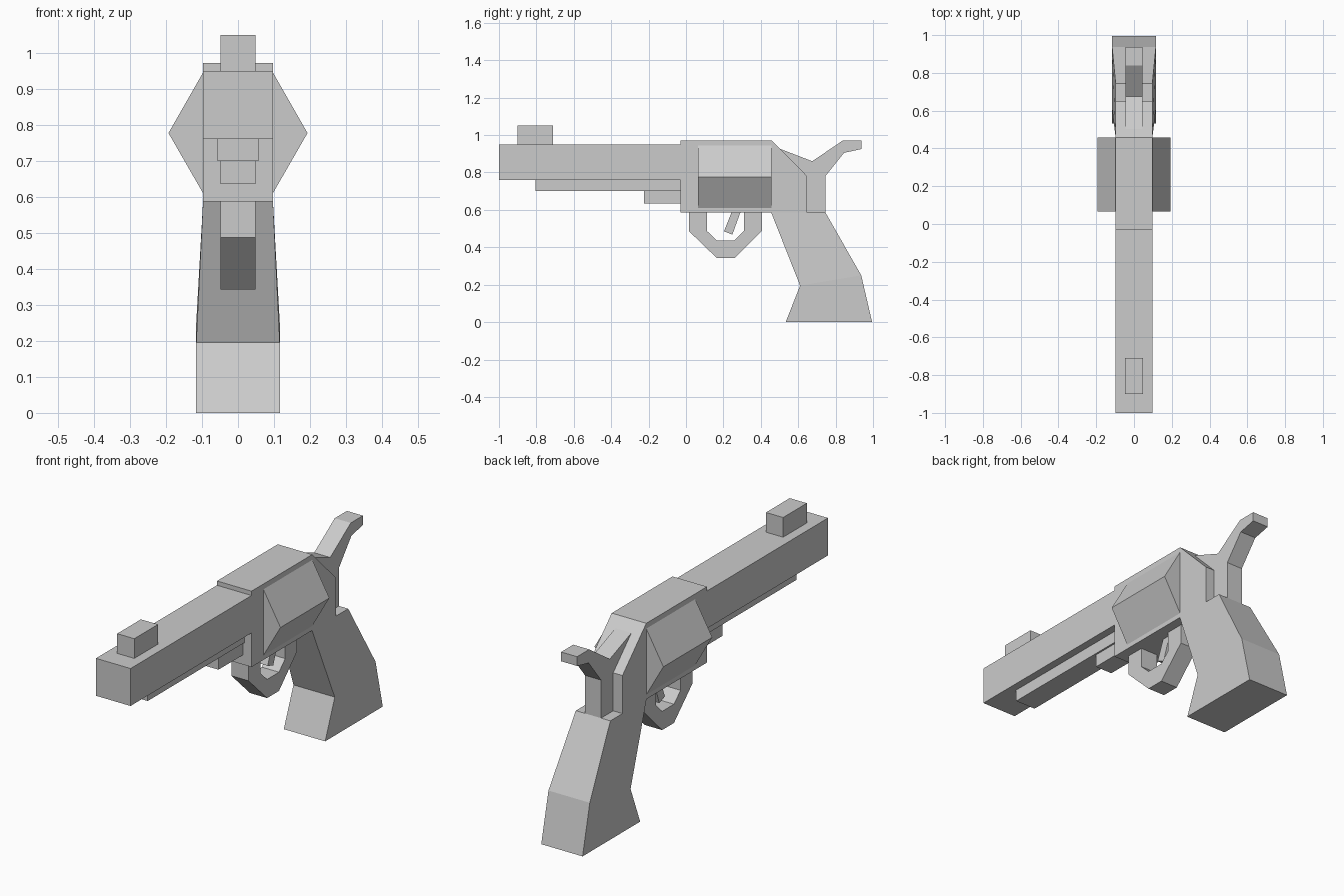
import bpy
import bmesh

cube = bpy.data.objects.get("Cube")
if cube:
    bpy.data.objects.remove(cube, do_unlink=True)

# Single plain metal colour
GREY = (0.6, 0.6, 0.6, 1.0)
metal = bpy.data.materials.new("plain_grey")
metal.use_nodes = True
metal.diffuse_color = GREY
metal.node_tree.nodes["Principled BSDF"].inputs["Base Color"].default_value = GREY

WIDE, NARROW = 0.097, 0.048


def profile(name, points, half, split=None):
    """Side outline (y, z) spanned across x; half is one width or one per point."""
    widths = half if isinstance(half, list) else [half] * len(points)
    bm = bmesh.new()
    sides = [[bm.verts.new((s * w, y, z)) for (y, z), w in zip(points, widths)]
             for s in (-1, 1)]
    for i in range(len(points)):
        j = (i + 1) % len(points)
        bm.faces.new((sides[0][i], sides[0][j], sides[1][j], sides[1][i]))
    for ring in sides:
        face = bm.faces.new(ring)
        if split:
            bmesh.utils.face_split(face, ring[split[0]], ring[split[1]])
    bmesh.ops.recalc_face_normals(bm, faces=bm.faces[:])
    mesh = bpy.data.meshes.new(name)
    bm.to_mesh(mesh)
    bm.free()
    mesh.materials.append(metal)
    obj = bpy.data.objects.new(name, mesh)
    bpy.context.scene.collection.objects.link(obj)
    return obj


def block(name, y0, y1, z0, z1, half):
    return profile(name, [(y0, z0), (y1, z0), (y1, z1), (y0, z1)], half)


# Barrel group
block("barrel", -1.0, -0.03, 0.76, 0.95, WIDE)
block("ejector_rod_housing", -0.805, -0.03, 0.70, 0.76, 0.057)
block("ejector_base", -0.225, -0.03, 0.635, 0.70, NARROW)
block("front_sight", -0.90, -0.71, 0.95, 1.05, NARROW)

# Frame with sloping back
profile("frame", [(-0.03, 0.587), (-0.03, 0.972), (0.457, 0.972),
                  (0.648, 0.78), (0.648, 0.587)], WIDE)

# Six-sided drum: one half outline per flank, pointed at mid height
drum = profile("cylinder", [(0.065, 0.61), (0.457, 0.61), (0.457, 0.777), (0.457, 0.945),
                            (0.065, 0.945), (0.065, 0.777)],
               [WIDE, WIDE, 0.193, WIDE, WIDE, 0.193], split=(2, 5))

# Grip flaring toward the butt
profile("grip", [(0.455, 0.587), (0.61, 0.195), (0.533, 0.0), (0.995, 0.0),
                 (0.937, 0.25), (0.745, 0.587)],
        [WIDE, 0.116, 0.116, 0.116, 0.116, WIDE], split=(1, 4))

# Hammer with raised spur
profile("hammer", [(0.48, 0.935), (0.675, 0.86), (0.84, 0.972), (0.937, 0.972),
                   (0.937, 0.925), (0.845, 0.905), (0.745, 0.78), (0.745, 0.585),
                   (0.60, 0.585), (0.48, 0.75)], NARROW - 0.003)

# Trigger and its guard
profile("trigger_guard", [(0.015, 0.59), (0.015, 0.487), (0.165, 0.342), (0.26, 0.342),
                          (0.405, 0.487), (0.405, 0.59), (0.31, 0.59), (0.31, 0.487),
                          (0.26, 0.437), (0.165, 0.437), (0.112, 0.487), (0.112, 0.59)],
        NARROW)
profile("trigger", [(0.245, 0.59), (0.292, 0.59), (0.248, 0.468), (0.203, 0.485)], 0.024)
